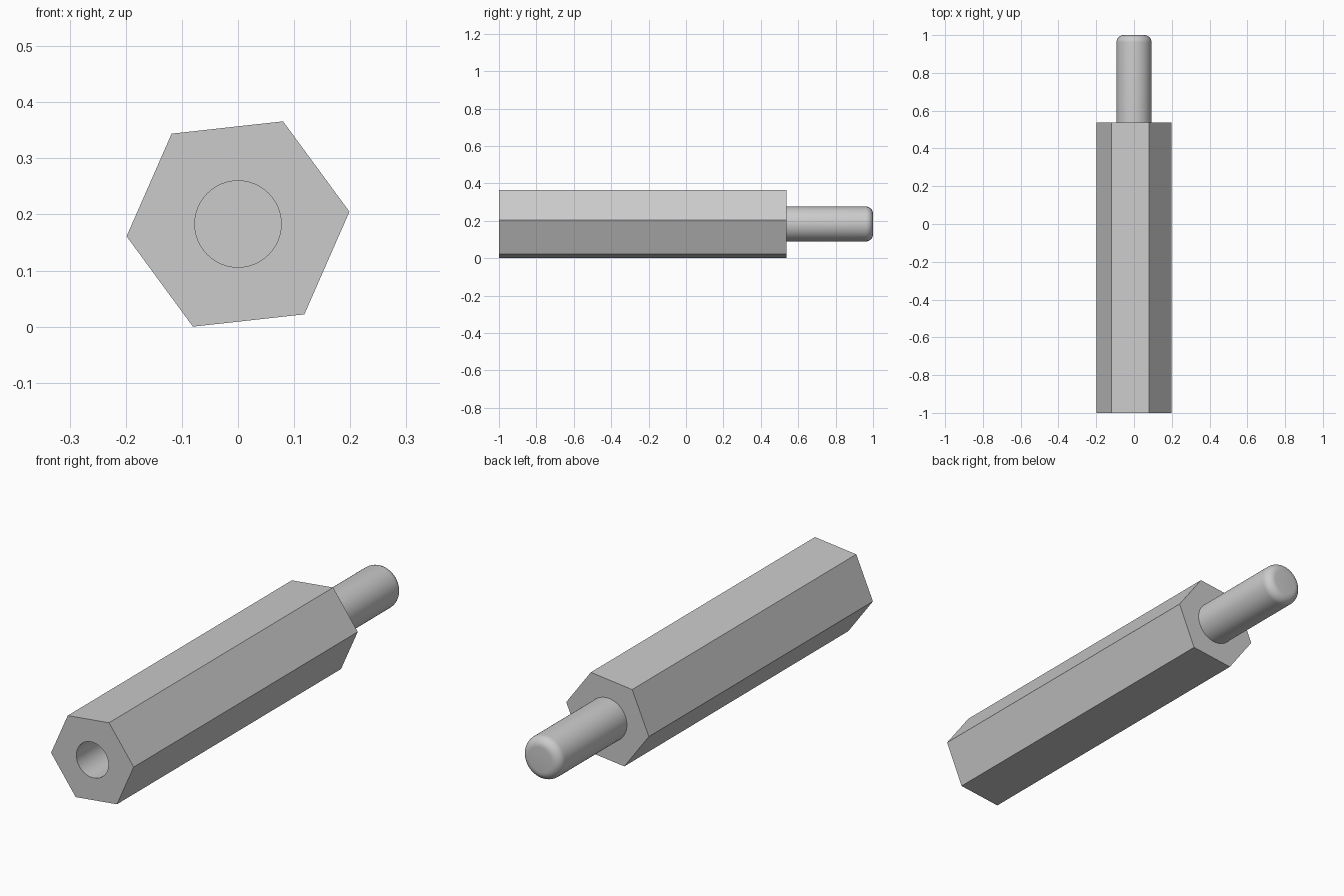
import bpy
import bmesh
from math import sin, cos, pi, radians
from mathutils import Vector, Matrix

if "Cube" in bpy.data.objects:
    bpy.data.objects.remove(bpy.data.objects["Cube"], do_unlink=True)

AXIS_Z = 0.183
FRONT, SHOULDER, TIP = -1.0, 0.5385, 1.0
HEX_RADIUS, HEX_TURN = 0.1998, radians(6.3)
BORE_RADIUS, BORE_DEPTH = 0.077, 0.62
STUD_RADIUS, FILLET = 0.093, 0.0385

# Satin metal
metal = bpy.data.materials.new("grey_metal")
metal.use_nodes = True
grey = (0.6, 0.6, 0.6, 1)
metal.diffuse_color = grey
metal.node_tree.nodes["Principled BSDF"].inputs["Base Color"].default_value = grey


def finish(bm, name):
    bmesh.ops.recalc_face_normals(bm, faces=bm.faces)
    mesh = bpy.data.meshes.new(name)
    bm.to_mesh(mesh)
    bm.free()
    mesh.materials.append(metal)
    obj = bpy.data.objects.new(name, mesh)
    bpy.context.collection.objects.link(obj)
    return obj


def prism(name, sides, radius, turn, y0, y1):
    """Regular prism along y."""
    bm = bmesh.new()
    angles = [turn + 2 * pi * i / sides for i in range(sides)]
    ring = [bm.verts.new((radius * cos(a), y0, AXIS_Z + radius * sin(a))) for a in angles]
    face = bm.faces.new(ring)
    result = bmesh.ops.extrude_face_region(bm, geom=[face], use_keep_orig=True)
    moved = [v for v in result["geom"] if isinstance(v, bmesh.types.BMVert)]
    bmesh.ops.translate(bm, verts=moved, vec=(0, y1 - y0, 0))
    return finish(bm, name)


def lathe(name, profile, steps=64):
    """Revolve (radius, y) points around the long axis."""
    bm = bmesh.new()
    verts = [bm.verts.new((r, y, AXIS_Z)) for r, y in profile]
    edges = [bm.edges.new(pair) for pair in zip(verts, verts[1:])]
    bmesh.ops.spin(bm, geom=verts + edges, cent=(0, 0, AXIS_Z), axis=(0, 1, 0),
                   angle=2 * pi, steps=steps)
    bmesh.ops.remove_doubles(bm, verts=bm.verts, dist=1e-5)
    return finish(bm, name)


def smooth(obj, angle):
    bpy.ops.object.select_all(action="DESELECT")
    obj.select_set(True)
    bpy.context.view_layer.objects.active = obj
    bpy.ops.object.shade_smooth_by_angle(angle=radians(angle))


# Hexagonal body with a blind bore in the front end
body = prism("hex_body", 6, HEX_RADIUS, HEX_TURN, FRONT, SHOULDER)
cutter = prism("bore_cutter", 64, BORE_RADIUS, 0, FRONT - 0.1, FRONT + BORE_DEPTH)
cutter.hide_render = True
bore = body.modifiers.new("bore", "BOOLEAN")
bore.operation = "DIFFERENCE"
bore.solver = "EXACT"
bore.object = cutter
bpy.context.view_layer.objects.active = body
bpy.ops.object.modifier_apply(modifier=bore.name)
bpy.data.objects.remove(cutter, do_unlink=True)
smooth(body, 30)

# Round stud with a filleted tip
rounding = [(STUD_RADIUS - FILLET + FILLET * cos(a), TIP - FILLET + FILLET * sin(a))
            for a in (pi / 2 * i / 8 for i in range(9))]
stud = lathe("stud", [(0, SHOULDER), (STUD_RADIUS, SHOULDER)] + rounding + [(0, TIP)])
smooth(stud, 30)
